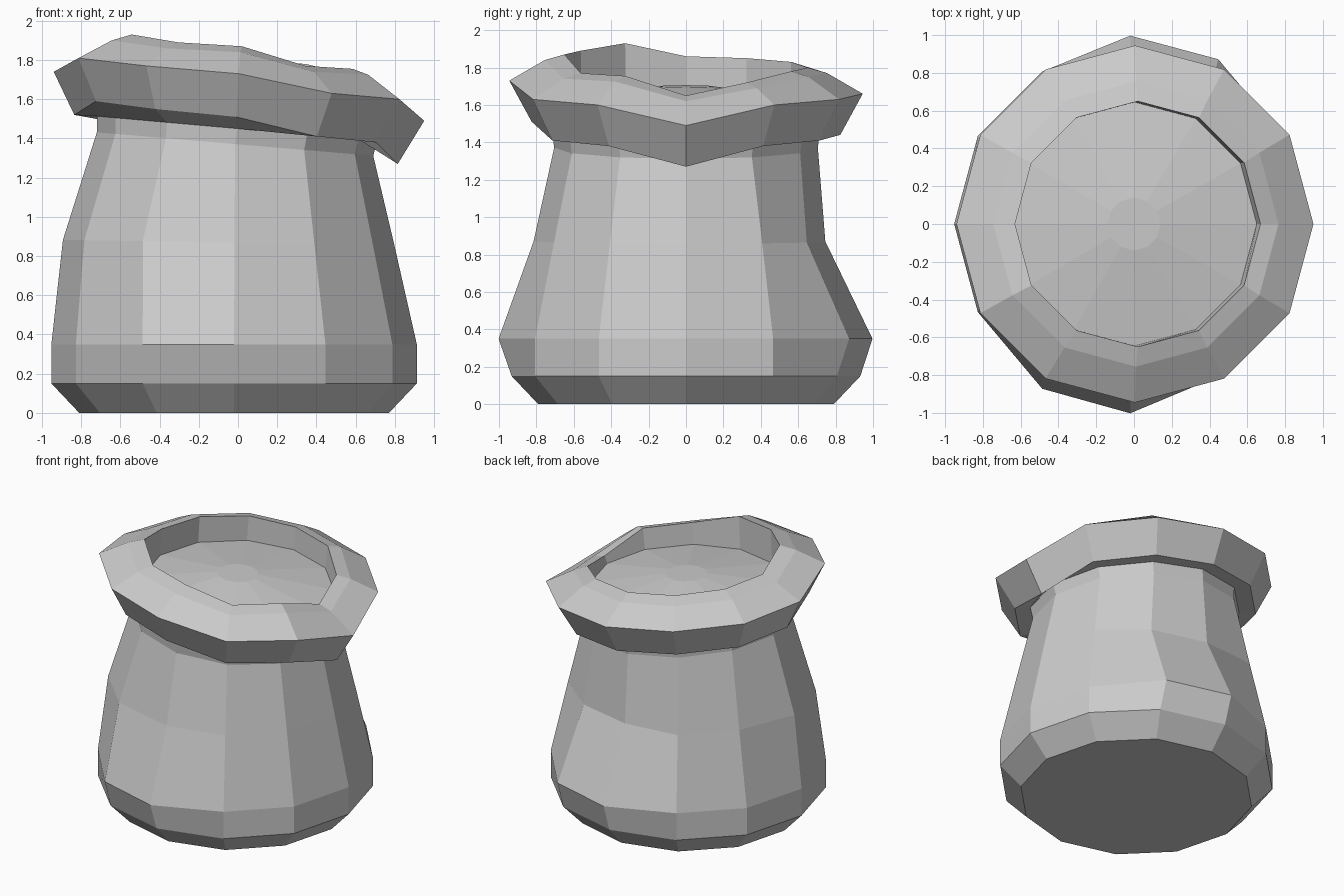
import bpy, bmesh
from math import cos, sin, radians

if "Cube" in bpy.data.objects:
    bpy.data.objects.remove(bpy.data.objects["Cube"])

N = 12


def ring(r, z, cx=0.0, tilt=0.0, shift=None):
    """12-sided ring; z is a height or one height per corner, shift moves single corners."""
    pts = []
    for i in range(N):
        a = radians(30 * i)
        x, y = cx + r * cos(a), r * sin(a)
        h = (z[i] if isinstance(z, list) else z) + tilt * x
        dx, dy = (shift or {}).get(30 * i, (0, 0))
        pts.append((x + dx, y + dy, h))
    return pts


def loft(name, rings, cap_start=False, cap_end=False):
    bm = bmesh.new()
    loops = [[bm.verts.new(p) for p in r] for r in rings]
    for a, b in zip(loops, loops[1:]):
        for i in range(N):
            j = (i + 1) % N
            bm.faces.new((a[i], a[j], b[j], b[i]))
    if cap_start:
        bm.faces.new(loops[0][::-1])
    if cap_end:
        bm.faces.new(loops[-1])
    mesh = bpy.data.meshes.new(name)
    bm.to_mesh(mesh)
    bm.free()
    ob = bpy.data.objects.new(name, mesh)
    bpy.context.collection.objects.link(ob)
    return ob


# Sack body, with a few corners pushed in or out for a slumped look
bulge = {60: (0, .065), 90: (0, .065), 240: (0, -.065), 270: (0, -.07)}
slump = {60: (0, -.06), 90: (0, -.07), 180: (-.06, 0), 210: (-.06, 0), 240: (-.06, 0)}
loft("sack_body", [
    ring(.79, 0, -.02),
    ring(.932, .15, -.02),
    ring(.932, .35, -.02, shift=bulge),
    ring(.815, .87, -.018, -.015, slump),
    ring(.705, 1.37, -.015, -.085),
    ring(.715, 1.45, -.005, -.088),
], cap_start=True)

# Rolled rim with an uneven height, from underside over the outside to the lip
outer_z = [1.49, 1.60, 1.63, 1.66, 1.70, 1.72, 1.74, 1.81, 1.77, 1.73, 1.63, 1.60]
lip_z = [1.65, 1.72, 1.78, 1.80, 1.83, 1.85, 1.86, 1.93, 1.89, 1.87, 1.77, 1.755]
loft("rolled_rim", [
    ring(.715, 1.45, -.005, -.088),
    ring(.825, [z - .22 for z in outer_z], -.01, shift={}),
    ring(.945, outer_z, .005),
    ring(.755, [z - .03 for z in lip_z], .01),
    ring(.65, lip_z, .02),
    ring(.645, 1.63, .005, -.05),
])

# Contents, a low mound inside the opening
loft("contents", [
    ring(.645, 1.63, .005, -.05),
    ring(.14, 1.70, 0, -.04),
], cap_end=True)
